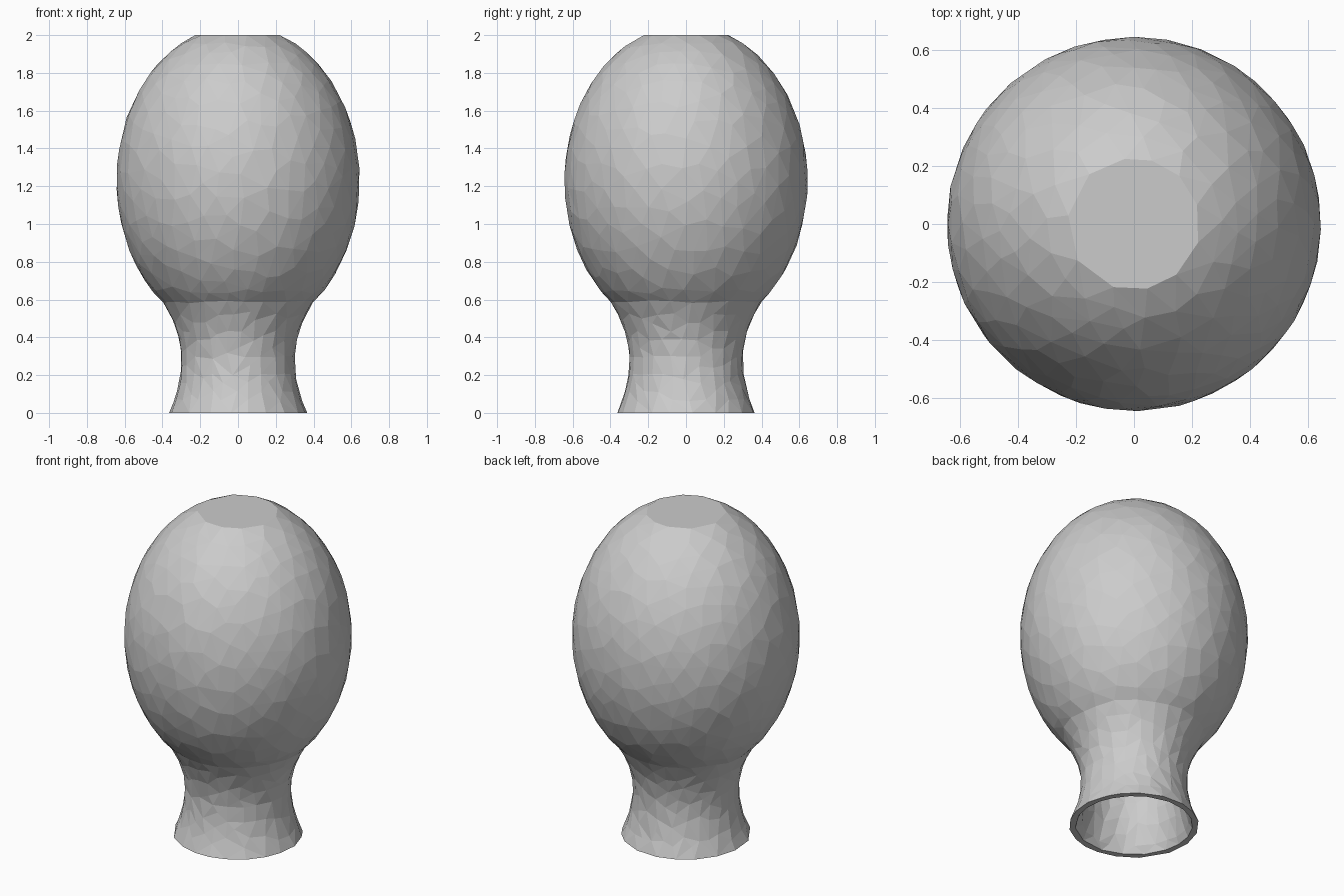
import bpy, bmesh, math, random

if "Cube" in bpy.data.objects:
    bpy.data.objects.remove(bpy.data.objects["Cube"])

random.seed(4)
SIDES = 64
WALL = 0.035
TOP = 2.0


# Radius of the outer skin: flared neck below, egg-shaped bulb above
def radius(z):
    if z < 0.6:
        d = z - 0.28
        return 0.30 + (0.83 if d < 0 else 1.05) * d * d
    return 0.643 * math.sqrt(1 - ((z - 1.23) / 0.822) ** 2)


# Closed profile: outer wall going up, inner wall coming back down
def wall_profile(steps=44):
    zs = [TOP * i / steps for i in range(steps + 1)]
    outer = [(radius(z), z) for z in zs]
    inner = []
    for z in zs:
        slope = (radius(min(z + 0.01, TOP)) - radius(max(z - 0.01, 0))) / 0.02
        n = math.hypot(1, slope)
        x, h = radius(z) - WALL / n, z + WALL * slope / n
        if h < TOP - WALL:
            inner.append((x, max(h, 0)))
    inner[0] = (radius(0) - WALL, 0)
    return outer, inner


outer, inner = wall_profile()
bm = bmesh.new()


# Revolve with small jitter so the reduced facets come out irregular
def make_rings(profile):
    rings = []
    for i, (r, z) in enumerate(profile):
        ends = i in (0, len(profile) - 1)
        ring = []
        for k in range(SIDES):
            a = 2 * math.pi * (k + 0.5 * (i % 2) + random.uniform(-.25, .25)) / SIDES
            dz = 0 if ends else random.uniform(-.008, .008)
            rr = r if ends else r + radius(min(TOP, z + dz)) - radius(min(TOP, z))
            ring.append(bm.verts.new((rr * math.cos(a), rr * math.sin(a), z + dz)))
        rings.append(ring)
    return rings


def bridge(a, b):
    for k in range(SIDES):
        j = (k + 1) % SIDES
        bm.faces.new((a[k], a[j], b[j], b[k]))


outer_rings, inner_rings = make_rings(outer), make_rings(inner)
for rings in (outer_rings, inner_rings):
    for a, b in zip(rings, rings[1:]):
        bridge(a, b)
bridge(outer_rings[0], inner_rings[0])   # rim at the foot
bm.faces.new(outer_rings[-1])            # flat crown
bm.faces.new(inner_rings[-1])            # inner ceiling
bmesh.ops.recalc_face_normals(bm, faces=bm.faces)
bmesh.ops.triangulate(bm, faces=bm.faces)

mesh = bpy.data.meshes.new("bulb_vase")
bm.to_mesh(mesh)
bm.free()
vase = bpy.data.objects.new("bulb_vase", mesh)
bpy.context.collection.objects.link(vase)

# Collapse to coarse flat facets
reduce = vase.modifiers.new("facets", 'DECIMATE')
reduce.ratio = 0.21
